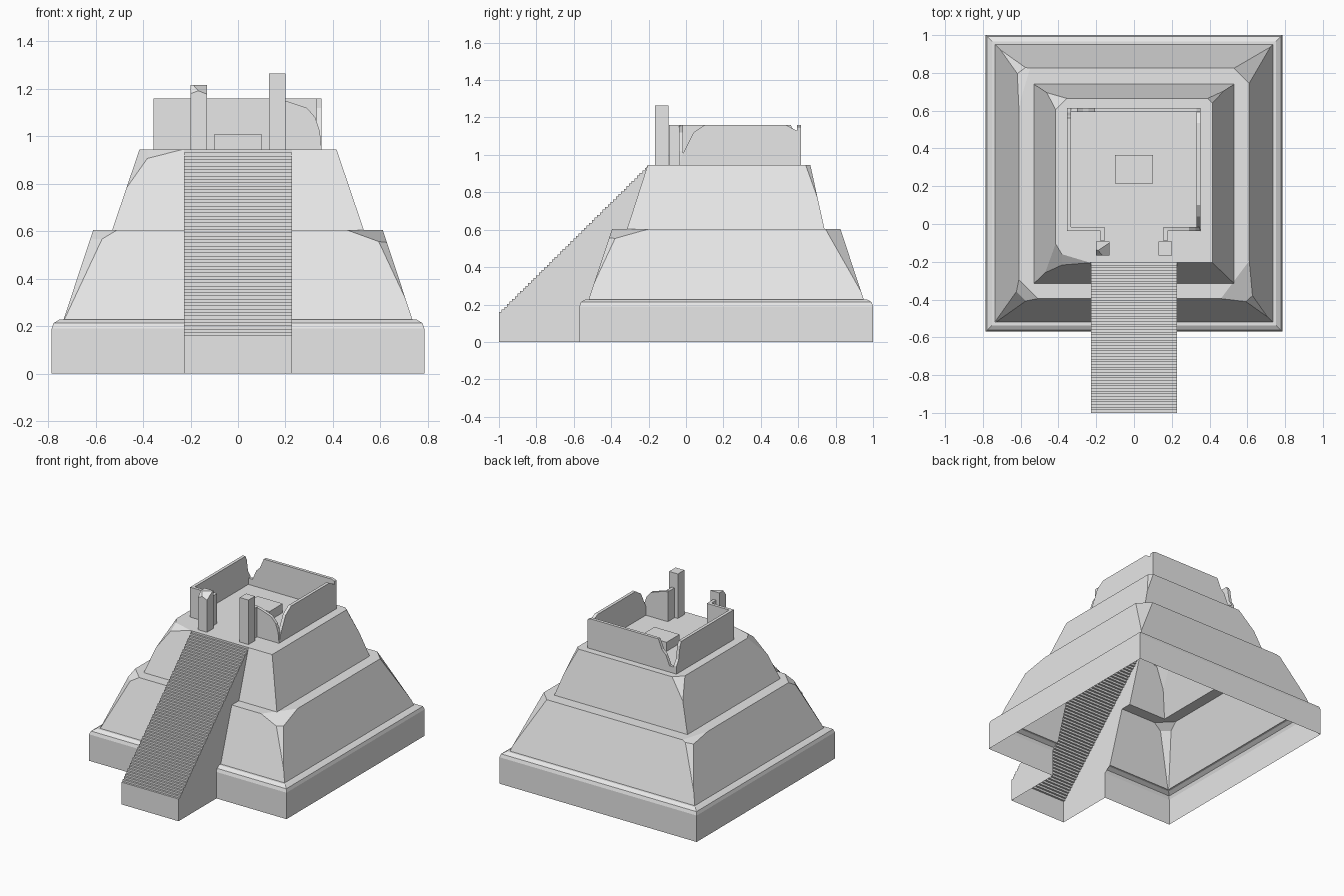
import bpy, bmesh
from mathutils import Vector

if "Cube" in bpy.data.objects:
    bpy.data.objects.remove(bpy.data.objects["Cube"])

stone = bpy.data.materials.new("grey_stone")
stone.use_nodes = True
stone.diffuse_color = (0.8, 0.8, 0.8, 1)
stone.node_tree.nodes["Principled BSDF"].inputs["Base Color"].default_value = (0.8, 0.8, 0.8, 1)

STAIR = 0.227   # half width of the stairway
FLOOR = 0.945   # height of the upper platform


def finish(name, bm):
    mesh = bpy.data.meshes.new(name)
    bm.to_mesh(mesh)
    bm.free()
    mesh.materials.append(stone)
    ob = bpy.data.objects.new(name, mesh)
    bpy.context.collection.objects.link(ob)
    return ob


def cut(bm, faces, point, normal, clear=False):
    geom = set(faces)
    for f in faces:
        geom.update(f.edges)
        geom.update(f.verts)
    return bmesh.ops.bisect_plane(bm, geom=list(geom), dist=1e-5, plane_co=point,
                                  plane_no=normal, clear_outer=clear)["geom_cut"]


def solid(rings, chips=()):
    """Stacked rectangles (x0, x1, y0, y1, z); each chip slices a top corner."""
    bm = bmesh.new()
    loops = [[bm.verts.new((x, y, z)) for x, y in ((x0, y0), (x1, y0), (x1, y1), (x0, y1))]
             for x0, x1, y0, y1, z in rings]
    for a, b in zip(loops, loops[1:]):
        for i in range(4):
            j = (i + 1) % 4
            bm.faces.new((a[i], a[j], b[j], b[i]))
    bm.faces.new(loops[0][::-1])
    bm.faces.new(loops[-1])
    x0, x1, y0, y1, z = rings[-1]
    for sx, sy, nx, ny, nz, depth in chips:
        n = Vector((sx * nx, sy * ny, nz))
        corner = Vector((x1 if sx > 0 else x0, y1 if sy > 0 else y0, z))
        new = cut(bm, bm.faces[:], corner - n * depth / n.length_squared, n, True)
        edges = [e for e in new if isinstance(e, bmesh.types.BMEdge) and e.is_boundary]
        if edges:
            bmesh.ops.edgeloop_fill(bm, edges=edges)
    bmesh.ops.recalc_face_normals(bm, faces=bm.faces[:])
    return bm


def terrace(name, rings, chips=(), hole=None):
    """Hollow tier, open below, open under the next tier and behind the stairs."""
    bm = solid([(-hx, hx, y0, y1, z) for hx, y0, y1, z in rings], chips)
    bm.normal_update()
    bmesh.ops.delete(bm, geom=[f for f in bm.faces if f.normal.z < -0.99], context="FACES")
    if hole:
        hx, y0, y1 = hole

        def top(inside=False):
            return [f for f in bm.faces if f.normal.z > 0.99 and
                    (not inside or y0 < f.calc_center_median().y < y1)]
        for y in (y0, y1):
            cut(bm, top(), (0, y, 0), (0, 1, 0))
        for x in (-hx, hx):
            cut(bm, top(True), (x, 0, 0), (1, 0, 0))
        bmesh.ops.delete(bm, geom=[f for f in top(True) if abs(f.calc_center_median().x) < hx * 0.9],
                         context="FACES")
    for x in (-STAIR, STAIR):
        cut(bm, [f for f in bm.faces if f.calc_center_median().y < -0.2], (x, 0, 0), (1, 0, 0))
    gap = [f for f in bm.faces if f.calc_center_median().y < -0.2
           and all(abs(v.co.x) < STAIR + 0.001 for v in f.verts)]
    bmesh.ops.delete(bm, geom=gap, context="FACES")
    return finish(name, bm)


def wall(name, outline, start, thickness, along_x):
    """Upright slab: outline of (distance, height) points, extruded sideways."""
    bm = bmesh.new()
    face = bm.faces.new([bm.verts.new((u, start, z) if along_x else (start, u, z))
                         for u, z in outline])
    new = bmesh.ops.extrude_face_region(bm, geom=[face])["geom"]
    shift = (0, thickness, 0) if along_x else (thickness, 0, 0)
    bmesh.ops.translate(bm, vec=shift, verts=[v for v in new if isinstance(v, bmesh.types.BMVert)])
    bmesh.ops.recalc_face_normals(bm, faces=bm.faces[:])
    return finish(name, bm)


# Plinth with a rounded upper edge
CY = 0.215
plinth = [(h, CY - h, CY + h, z) for h, z in
          ((0.785, 0), (0.785, 0.19), (0.777, 0.213), (0.752, 0.228))]
terrace("plinth", plinth, hole=(0.735, CY - 0.735, CY + 0.735))

# Sloping terraces with worn corners
terrace("lower_terrace",
        [(0.735, CY - 0.735, CY + 0.735, 0.228), (0.61, CY - 0.61, CY + 0.61, 0.605)],
        chips=[(1, -1, 1, 0.75, 3, 0.15), (1, -1, 1, 1, 0.8, 0.04),
               (-1, -1, 1, 1, 0.8, 0.055), (-1, -1, 1, 1, 2, 0.1),
               (-1, 1, 1, 0.3, 2.5, 0.06), (-1, 1, 1, 1, 0.8, 0.04),
               (1, 1, 1, 1, 0.9, 0.08)],
        hole=(0.53, -0.315, 0.74))
terrace("upper_terrace",
        [(0.53, -0.315, 0.74, 0.605), (0.415, -0.205, 0.665, FLOOR)],
        chips=[(-1, -1, 1, 0.6, 0.9, 0.06), (-1, -1, 0.3, 1, 1.5, 0.055),
               (-1, 1, 1, 1, 1, 0.06), (1, 1, 1, 1, 0.7, 0.025)])

# Stairway: open shell of treads, risers and side walls
STEPS = 56
run, rise = 0.795 / STEPS, (FLOOR - 0.16) / STEPS
path = [(-1, 0), (-1, 0.16)]
for i in range(STEPS):
    y, z = -1 + (i + 1) * run, 0.16 + i * rise
    path += [(y, z), (y, z + rise)]
inner = [(-0.315, 0.605), (-0.395, 0.605), (-0.52, 0.228), (-0.57, 0.19), (-0.57, 0)]
bm = bmesh.new()
sides = [[bm.verts.new((x, y, z)) for y, z in path + inner] for x in (-STAIR, STAIR)]
for i in range(len(path) - 1):
    bm.faces.new((sides[0][i], sides[1][i], sides[1][i + 1], sides[0][i + 1]))
bm.faces.new(sides[0])
bm.faces.new(sides[1][::-1])
bmesh.ops.recalc_face_normals(bm, faces=bm.faces[:])
finish("stairway", bm)

# Ruined sanctuary walls
TOP = 1.16
wall("sanctuary_right_wall",
     [(-0.035, FLOOR), (0.615, FLOOR), (0.615, 1.15), (0.6, 1.125), (0.535, TOP), (0.1, TOP),
      (0.04, 1.12), (0.005, 1.05), (-0.02, 1.0)], 0.33, 0.022, False)
wall("sanctuary_left_wall",
     [(-0.035, FLOOR), (0.615, FLOOR), (0.615, 1.0), (0.59, 1.04), (0.575, 1.13), (0.56, TOP),
      (-0.035, TOP)], -0.355, 0.022, False)
wall("sanctuary_back_wall",
     [(-0.355, FLOOR), (0.352, FLOOR), (0.352, 1.15), (0.33, TOP), (-0.21, TOP), (-0.24, 1.09),
      (-0.27, 1.06), (-0.3, 0.99), (-0.355, 0.99)], 0.593, 0.022, True)
wall("sanctuary_front_left_wall",
     [(-0.355, FLOOR), (-0.155, FLOOR), (-0.155, TOP), (-0.355, TOP)], -0.037, 0.022, True)
wall("sanctuary_front_right_wall",
     [(0.155, FLOOR), (0.352, FLOOR), (0.345, 1.02), (0.325, 1.08), (0.29, 1.12), (0.2, 1.15),
      (0.155, TOP)], -0.037, 0.022, True)
for side, x in (("left", -0.177), ("right", 0.155)):
    wall("doorway_jamb_" + side,
         [(-0.09, FLOOR), (-0.03, FLOOR), (-0.03, TOP), (-0.09, TOP)], x, 0.022, False)

# Doorway pillars, one of them broken
def block(name, x0, x1, y0, y1, z, chips=()):
    finish(name, solid([(x0, x1, y0, y1, FLOOR), (x0, x1, y0, y1, z)], chips))


block("whole_pillar", 0.13, 0.2, -0.167, -0.093, 1.265)
block("broken_pillar", -0.2, -0.13, -0.167, -0.093, 1.217,
      [(1, -1, 0.4, 0.6, 1, 0.04), (-1, -1, 0.3, 1, 0.8, 0.03)])

# Altar
block("altar", -0.1, 0.1, 0.215, 0.365, 1.01)
